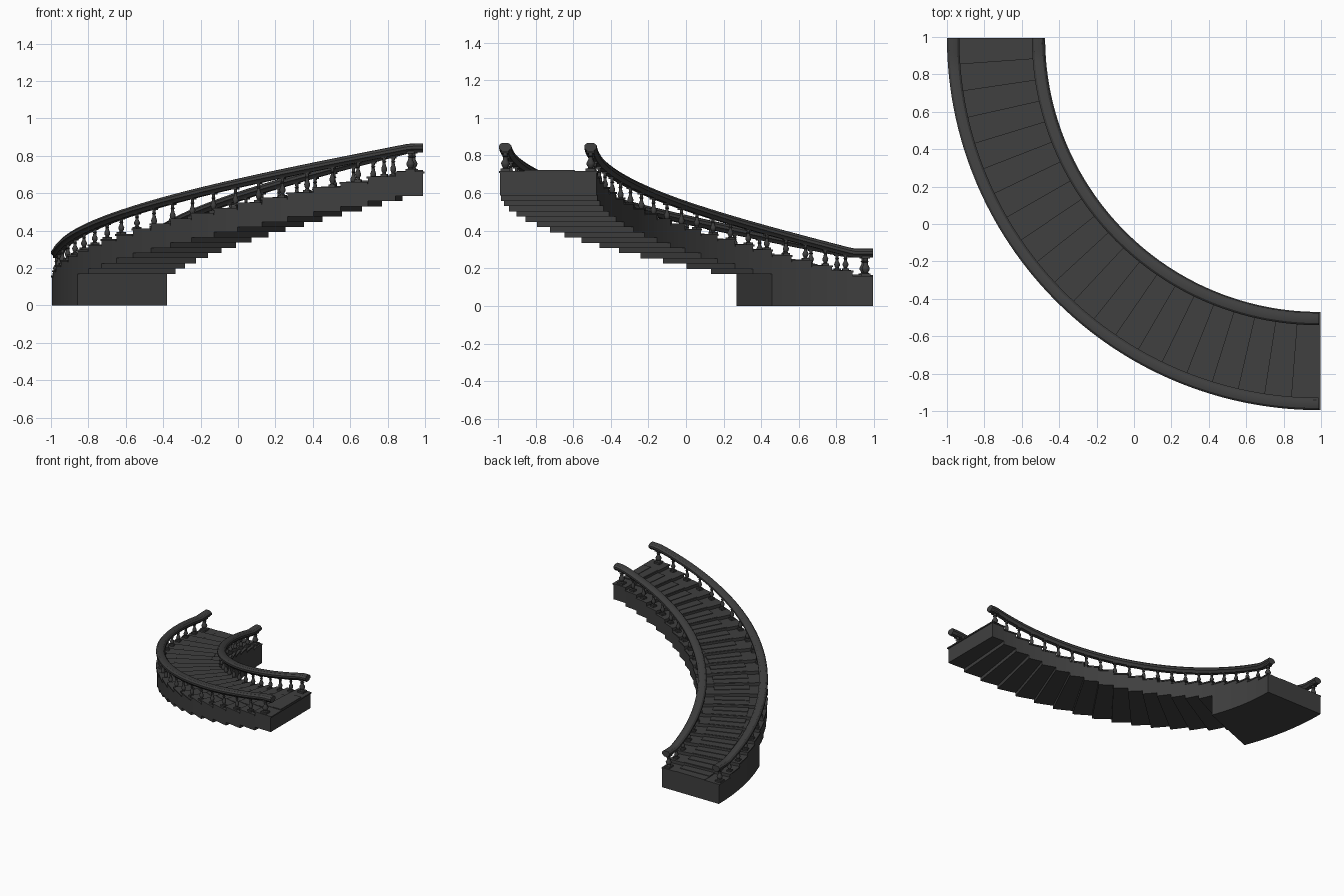
import bpy, bmesh, math
from mathutils import Matrix

if "Cube" in bpy.data.objects:
    bpy.data.objects.remove(bpy.data.objects["Cube"], do_unlink=True)

CX, CY = 0.99, 0.995          # centre of the quarter turn
R_IN, R_OUT = 1.47, 1.985     # side walls
STEPS = 21
TURN = math.radians(90)
STEP = TURN / STEPS
RISE, FIRST, DEPTH = 0.0278, 0.16, 0.13
LIP = 0.01

stone = bpy.data.materials.new("dark_grey_stone")
stone.use_nodes = True
GREY = (0.05, 0.05, 0.05, 1)
stone.diffuse_color = GREY
bsdf = stone.node_tree.nodes["Principled BSDF"]
bsdf.inputs["Base Color"].default_value = GREY
bsdf.inputs["Roughness"].default_value = 0.8


def polar(r, a, z):
    return (CX - r * math.cos(a), CY - r * math.sin(a), z)


def sweep(bm, profile, angles, lift=lambda a: 0):
    """Carry a closed (radius, height) profile round the turn and cap it."""
    rings = [[bm.verts.new(polar(r, a, z + lift(a))) for r, z in profile] for a in angles]
    n = len(profile)
    for p, q in zip(rings, rings[1:]):
        for i in range(n):
            j = (i + 1) % n
            bm.faces.new((p[i], p[j], q[j], q[i]))
    bm.faces.new(rings[0])
    bm.faces.new(rings[-1])


def span(a0, a1, n):
    return [a0 + (a1 - a0) * i / n for i in range(n + 1)]


def block(bm, r0, r1, z0, z1, a0, a1, n=4):
    sweep(bm, [(r0, z0), (r1, z0), (r1, z1), (r0, z1)], span(a0, a1, n))


def finish(bm, name):
    bmesh.ops.recalc_face_normals(bm, faces=bm.faces)
    mesh = bpy.data.meshes.new(name)
    bm.to_mesh(mesh)
    bm.free()
    mesh.materials.append(stone)
    ob = bpy.data.objects.new(name, mesh)
    bpy.context.collection.objects.link(ob)
    return ob


def smooth(ob, angle):
    bpy.ops.object.select_all(action='DESELECT')
    ob.select_set(True)
    bpy.context.view_layer.objects.active = ob
    bpy.ops.object.shade_smooth_by_angle(angle=math.radians(angle))


def tread_top(i):
    return FIRST + RISE * i


# Solid step bodies: the first five reach the ground, the rest hang free
body = bmesh.new()
boards = bmesh.new()
runner = bmesh.new()
for i in range(STEPS):
    a0, a1, top = i * STEP, (i + 1) * STEP, tread_top(i)
    under = 0 if i < 5 else top - DEPTH
    block(body, R_IN, R_OUT, under, top - LIP, a0, a1)
    # Thin tread board with a slight overhang
    end = a1 + (0.004 if i == STEPS - 1 else 0)
    block(boards, R_IN - 0.005, R_OUT + 0.005, top - LIP, top, a0 - 0.003 * (i > 0), end)
    # Runner strip, with a raised back half on each tread
    mid = (a0 + a1) / 2
    block(runner, 1.59, 1.855, top, top + 0.003, a0, mid, 2)
    block(runner, 1.59, 1.855, top, top + 0.007, mid, a1, 2)
finish(body, "step_bodies")
finish(boards, "tread_boards")
finish(runner, "stair_runner")

# Handrails: level at both ends, sloping between
LOW, HIGH = math.radians(4), math.radians(88)


def rail_top(a):
    t = min(max((a - LOW) / (HIGH - LOW), 0), 1)
    return 0.305 + 0.562 * t


half = [(0.016, -0.048), (0.022, -0.038), (0.033, -0.03), (0.033, -0.015), (0.022, -0.003), (0.01, 0)]
rail_shape = half + [(-x, z) for x, z in reversed(half)]
RAILS = {"inner": 1.503, "outer": 1.957}
for side, radius in RAILS.items():
    bm = bmesh.new()
    sweep(bm, [(radius + x, z) for x, z in rail_shape], span(0, TURN, 72), rail_top)
    smooth(finish(bm, side + "_handrail"), 25)

# Turned balusters: (radius, share of height)
turning = [(0.013, 0.12), (0.009, 0.18), (0.015, 0.3), (0.016, 0.4), (0.009, 0.56),
           (0.008, 0.68), (0.012, 0.72), (0.008, 0.76), (0.009, 0.88)]


def baluster(bm, radius, a, girth):
    i = min(int(a / STEP), STEPS - 1)
    base, top = tread_top(i), rail_top(a) - 0.04
    height = top - base
    turn = Matrix.Translation(polar(radius, a, 0)) @ Matrix.Rotation(a, 4, 'Z')
    # Square foot and head
    for z, h, w in ((0.06, 0.12, 0.036), (0.94, 0.12, 0.03)):
        size = Matrix.Diagonal((w * girth, w * girth, h * height, 1))
        bmesh.ops.create_cube(bm, size=1, matrix=turn @ Matrix.Translation((0, 0, base + z * height)) @ size)
    # Round shaft
    sides, rings = 10, []
    for r, z in turning:
        rings.append([bm.verts.new(turn @ Matrix.Rotation(math.tau * k / sides, 4, 'Z')
                                   @ Matrix.Translation((r * girth, 0, base + z * height)).translation)
                      for k in range(sides)])
    for p, q in zip(rings, rings[1:]):
        for k in range(sides):
            m = (k + 1) % sides
            bm.faces.new((p[k], p[m], q[m], q[k]))


COUNT = 22
for side, radius in RAILS.items():
    bm = bmesh.new()
    for k, a in enumerate(span(math.radians(1.5), math.radians(88), COUNT - 1)):
        baluster(bm, radius, a, 1.4 if k in (0, COUNT - 1) else 1)
    smooth(finish(bm, side + "_balusters"), 40)
